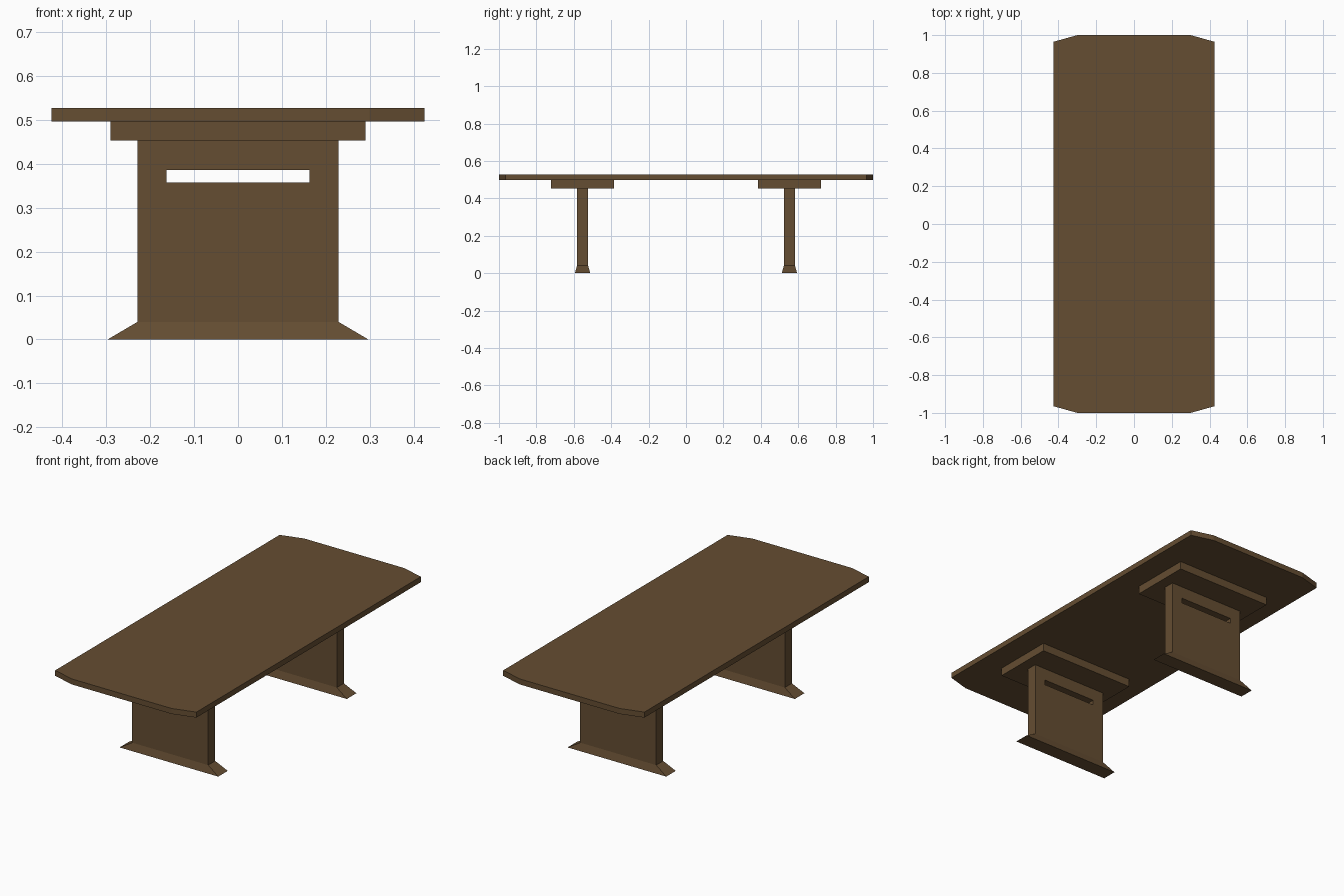
import bpy, bmesh

if "Cube" in bpy.data.objects:
    bpy.data.objects.remove(bpy.data.objects["Cube"])

wood = bpy.data.materials.new("dark_wood")
wood.diffuse_color = (0.13, 0.075, 0.032, 1)
wood.use_nodes = True
wood.node_tree.nodes["Principled BSDF"].inputs["Base Color"].default_value = wood.diffuse_color


def loft(name, rings):
    """Closed solid through a stack of matching point rings."""
    bm = bmesh.new()
    loops = [[bm.verts.new(p) for p in ring] for ring in rings]
    n = len(loops[0])
    for a, b in zip(loops, loops[1:]):
        for i in range(n):
            j = (i + 1) % n
            bm.faces.new((a[i], a[j], b[j], b[i]))
    bm.faces.new(loops[0][::-1])
    bm.faces.new(loops[-1])
    bmesh.ops.recalc_face_normals(bm, faces=bm.faces)
    mesh = bpy.data.meshes.new(name)
    bm.to_mesh(mesh)
    bm.free()
    mesh.materials.append(wood)
    obj = bpy.data.objects.new(name, mesh)
    bpy.context.collection.objects.link(obj)
    return obj


def rect(hx, hy, z, y=0):
    return [(-hx, y - hy, z), (hx, y - hy, z), (hx, y + hy, z), (-hx, y + hy, z)]


# Table top with clipped ends
outline = [(-0.30, -1), (0.30, -1), (0.425, -0.965), (0.425, 0.965),
           (0.30, 1), (-0.30, 1), (-0.425, 0.965), (-0.425, -0.965)]
loft("table_top", [[(x, y, z) for x, y in outline] for z in (0.497, 0.527)])

# Two pedestals: support block, slotted panel with flared foot
for side, y in (("front", -0.553), ("back", 0.553)):
    loft(side + "_support_block", [rect(0.29, 0.169, z, y) for z in (0.453, 0.497)])
    leg = loft(side + "_leg", [rect(0.297, 0.041, 0, y),
                               rect(0.229, 0.03, 0.04, y),
                               rect(0.229, 0.03, 0.453, y)])
    cutter = loft(side + "_slot_cutter", [rect(0.163, 0.1, z, y) for z in (0.358, 0.386)])
    cutter.hide_render = True
    slot = leg.modifiers.new("slot", 'BOOLEAN')
    slot.operation = 'DIFFERENCE'
    slot.solver = 'EXACT'
    slot.object = cutter
    bpy.context.view_layer.objects.active = leg
    bpy.ops.object.modifier_apply(modifier=slot.name)
    bpy.data.objects.remove(cutter)
